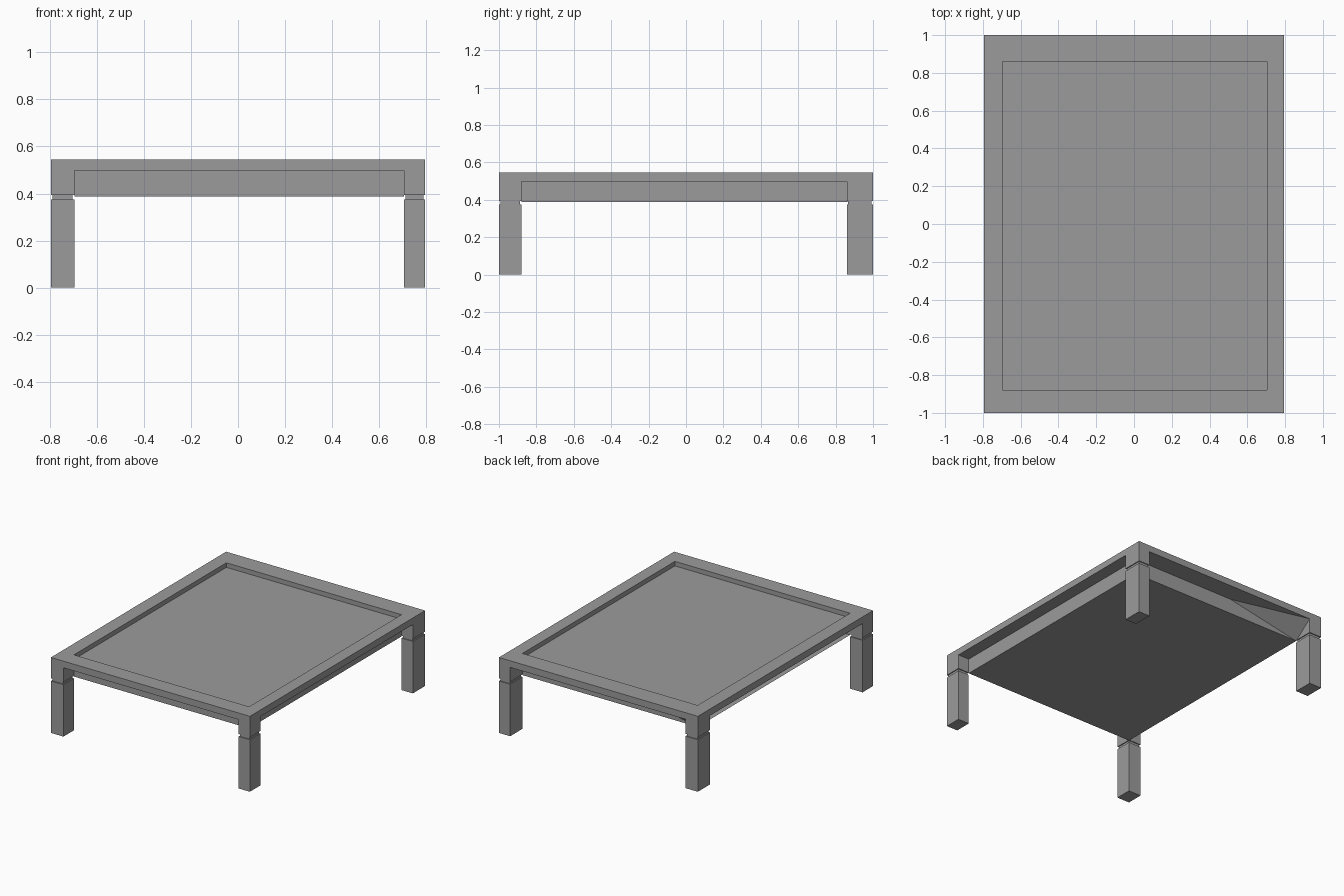
import bpy
import bmesh

cube = bpy.data.objects.get("Cube")
if cube:
    bpy.data.objects.remove(cube, do_unlink=True)

# Single grey finish
grey = bpy.data.materials.new("warm_free_grey")
grey.name = "plain_grey"
grey.use_nodes = True
tone = (0.33, 0.33, 0.33, 1)
grey.diffuse_color = tone
grey.node_tree.nodes["Principled BSDF"].inputs["Base Color"].default_value = tone

# Outer footprint, and the opening inside the frame
OX, OY = 0.795, 1.0
X0, X1, Y0, Y1 = -0.695, 0.705, -0.88, 0.86
TOP, RAIL, PANEL, FLOOR = 0.545, 0.497, 0.512, 0.388
NECK_LOW, NECK_HIGH, INSET = 0.375, 0.393, 0.007


def finish(name, bm):
    bmesh.ops.recalc_face_normals(bm, faces=bm.faces)
    mesh = bpy.data.meshes.new(name)
    bm.to_mesh(mesh)
    bm.free()
    mesh.materials.append(grey)
    obj = bpy.data.objects.new(name, mesh)
    bpy.context.collection.objects.link(obj)
    return obj


def ring(bm, x0, x1, y0, y1, z):
    return [bm.verts.new((x, y, z))
            for x, y in ((x0, y0), (x1, y0), (x1, y1), (x0, y1))]


def bridge(bm, a, b):
    return [bm.faces.new((a[i], a[(i + 1) % 4], b[(i + 1) % 4], b[i]))
            for i in range(4)]


# Top frame: a rectangular ring
bm = bmesh.new()
loops = [ring(bm, -OX, OX, -OY, OY, RAIL), ring(bm, -OX, OX, -OY, OY, TOP),
         ring(bm, X0, X1, Y0, Y1, TOP), ring(bm, X0, X1, Y0, Y1, RAIL)]
for i in range(4):
    bridge(bm, loops[i], loops[(i + 1) % 4])
finish("top_frame", bm)

# Recessed panel with a hollow body below, open on one long side
bm = bmesh.new()
low = ring(bm, X0, X1, Y0, Y1, FLOOR)
high = ring(bm, X0, X1, Y0, Y1, PANEL)
sides = bridge(bm, low, high)
bm.faces.new(low[::-1])
bm.faces.new(high)
bmesh.ops.delete(bm, geom=[sides[3]], context='FACES_ONLY')
finish("recessed_panel", bm)

# Sloping brace between the back rail and the body
bm = bmesh.new()
a, b, c, d = [bm.verts.new(p) for p in (
    (-0.12, Y1, RAIL), (X0, Y1, RAIL), (X0, Y1, FLOOR), (X0, OY, RAIL))]
for tri in ((a, c, d), (b, d, c), (a, d, b)):
    bm.faces.new(tri)
finish("back_brace", bm)

# Square legs with a narrow groove below the upper block
for y_name, ya, yb in (("front", -OY, Y0), ("back", Y1, OY)):
    for x_name, xa, xb in (("right", -OX, X0), ("left", X1, OX)):
        bm = bmesh.new()
        levels = ((0, 0), (NECK_LOW, 0), (NECK_LOW, INSET),
                  (NECK_HIGH, INSET), (NECK_HIGH, 0), (RAIL, 0))
        rings = [ring(bm, xa + s, xb - s, ya + s, yb - s, z) for z, s in levels]
        for lower, upper in zip(rings, rings[1:]):
            bridge(bm, lower, upper)
        bm.faces.new(rings[0][::-1])
        finish(f"{y_name}_{x_name}_leg", bm)
